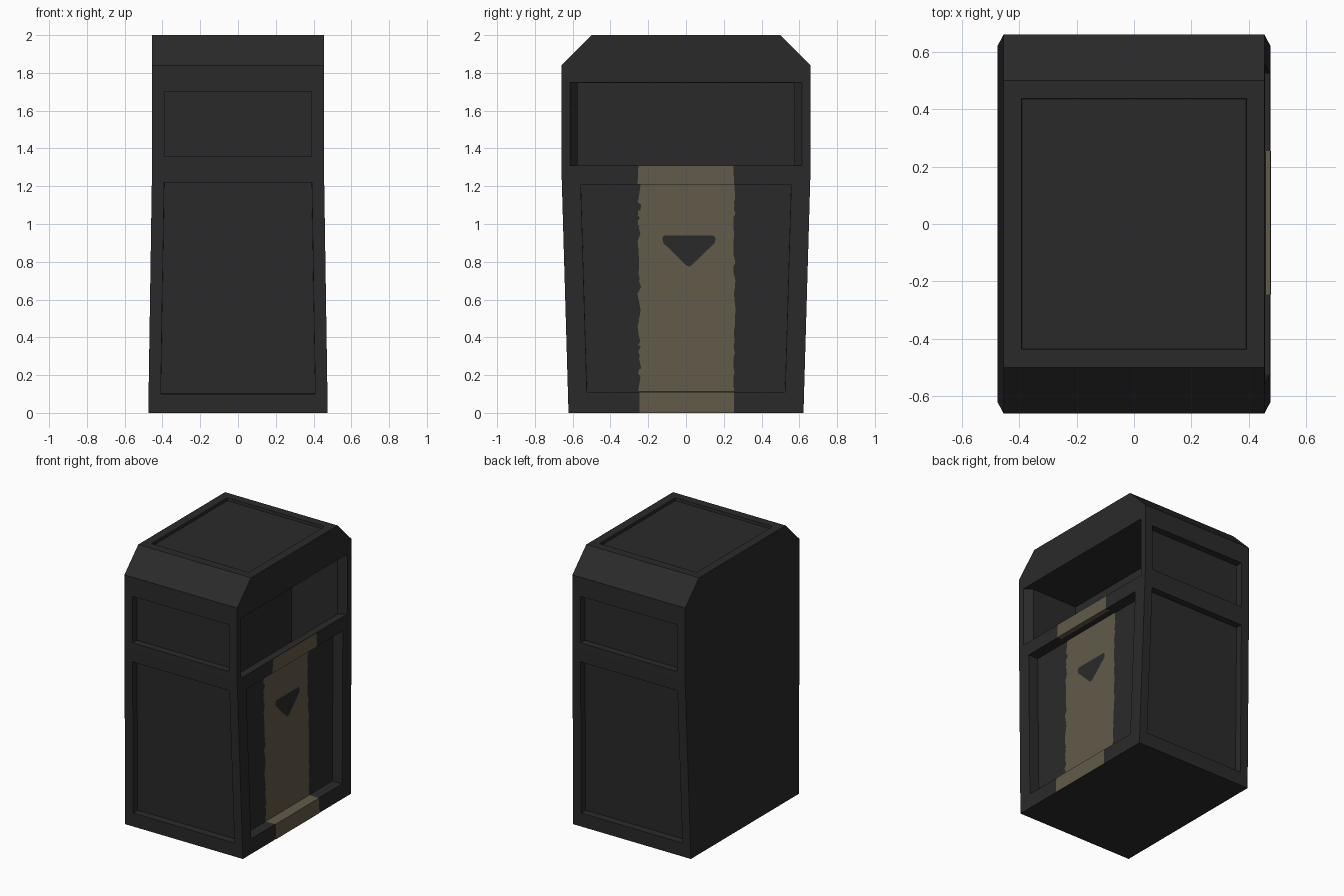
import bpy, bmesh, random

if "Cube" in bpy.data.objects:
    bpy.data.objects.remove(bpy.data.objects["Cube"])
random.seed(4)


def material(name, rgb):
    m = bpy.data.materials.new(name)
    m.diffuse_color = (*rgb, 1)
    m.use_nodes = True
    m.node_tree.nodes["Principled BSDF"].inputs["Base Color"].default_value = m.diffuse_color
    return m


charcoal = material("charcoal", (0.023, 0.023, 0.023))
tan = material("faded_tan", (0.122, 0.104, 0.066))
RECESS = 0.078  # depth of the right side panel


def finish(name, bm, mat):
    me = bpy.data.meshes.new(name)
    bm.to_mesh(me)
    bm.free()
    ob = bpy.data.objects.new(name, me)
    bpy.context.collection.objects.link(ob)
    me.materials.append(mat)
    return ob


def side_x(z):
    """Outer x of the tapered lower side wall."""
    return 0.475 - 0.02 * z / 1.31


# Body: stacked rectangular rings (z, half width, half depth)
levels = [(0, 0.475, 0.622), (1.31, 0.455, 0.66), (1.75, 0.455, 0.66),
          (1.84, 0.455, 0.66), (2.0, 0.455, 0.5)]
bm = bmesh.new()
rings = [[bm.verts.new((sx * hx, sy * hy, z))
          for sx, sy in ((-1, -1), (1, -1), (1, 1), (-1, 1))] for z, hx, hy in levels]
bm.faces.new(rings[0][::-1])
lid = bm.faces.new(rings[-1])
# sides of each level: 0 front, 1 right, 2 back, 3 left
walls = [[bm.faces.new((a[i], a[(i + 1) % 4], b[(i + 1) % 4], b[i])) for i in range(4)]
         for a, b in zip(rings, rings[1:])]
bm.normal_update()


def inset(face, thickness, depth=0.0):
    bmesh.ops.inset_individual(bm, faces=[face], thickness=thickness, depth=depth,
                               use_even_offset=True)
    face.normal_update()


def frame(face, x, low, high):
    """Inset a wall face so its frame lies flat in the wall's own plane."""
    p, n = face.calc_center_median(), face.normal.copy()
    inset(face, x)
    for v in face.verts:
        v.co.z = high if v.co.z > (low + high) / 2 else low
        k = 1 if abs(n.y) > abs(n.x) else 0       # slide back onto the wall plane
        v.co[k] -= (v.co - p).dot(n) / n[k]
    face.normal_update()


# Recessed panels on front and back
for i in (0, 2):
    frame(walls[0][i], 0.065, 0.10, 1.22)
    inset(walls[0][i], 0.001, -0.05)
    frame(walls[1][i], 0.065, 1.36, 1.70)
    inset(walls[1][i], 0.001, -0.05)

# Deep framed panel on the right side, shallow one on the lid
frame(walls[0][1], 0.1, 0.11, 1.21)
inset(walls[0][1], 0.001, -RECESS)
inset(lid, 0.063)
inset(lid, 0.002, -0.02)

# Deposit opening: bevelled rim, then a chute sinking into the bin
hole = walls[1][1]
for x, y, low, high in ((0.455, 0.615, 1.311, 1.749), (0.40, 0.575, 1.311, 1.748),
                        (0.03, 0.575, 0.97, 1.747)):
    inset(hole, 0.001)
    for v in hole.verts:
        v.co = (x, y if v.co.y > 0 else -y, high if v.co.z > 1.4 else low)
finish("bin_body", bm, charcoal)

# Painted stripe: thin sheets over frame and recessed panel, with worn ragged edges
profile = [(0.0, 0), (0.11, 0), (0.112, RECESS), (1.208, RECESS), (1.21, 0), (1.31, 0)]
heights = sorted([z for z, _ in profile] + [random.uniform(0.12, 1.2) for _ in range(40)])


def stripe_x(z):
    for (z0, d0), (z1, d1) in zip(profile, profile[1:]):
        if z <= z1:
            return side_x(z) - d0 - (d1 - d0) * (z - z0) / (z1 - z0)


bm = bmesh.new()
rows = []
for z in heights:
    x = stripe_x(z) + 0.003
    rows.append([bm.verts.new((x, -0.247 + random.uniform(-0.01, 0.01), z)),
                 bm.verts.new((x, 0.256 + random.uniform(-0.006, 0.006), z))])
for a, b in zip(rows, rows[1:]):
    bm.faces.new((a[0], a[1], b[1], b[0]))
finish("painted_stripe", bm, tan)

# Downward arrow marking on the stripe
outline = [(0.0, 0.782), (0.015, 0.775), (0.03, 0.782), (0.153, 0.9), (0.157, 0.925),
           (0.145, 0.94), (-0.115, 0.94), (-0.126, 0.925), (-0.12, 0.9)]
bm = bmesh.new()
bm.faces.new([bm.verts.new((side_x(z) - RECESS + 0.006, y, z)) for y, z in outline])
finish("arrow_marking", bm, charcoal)
